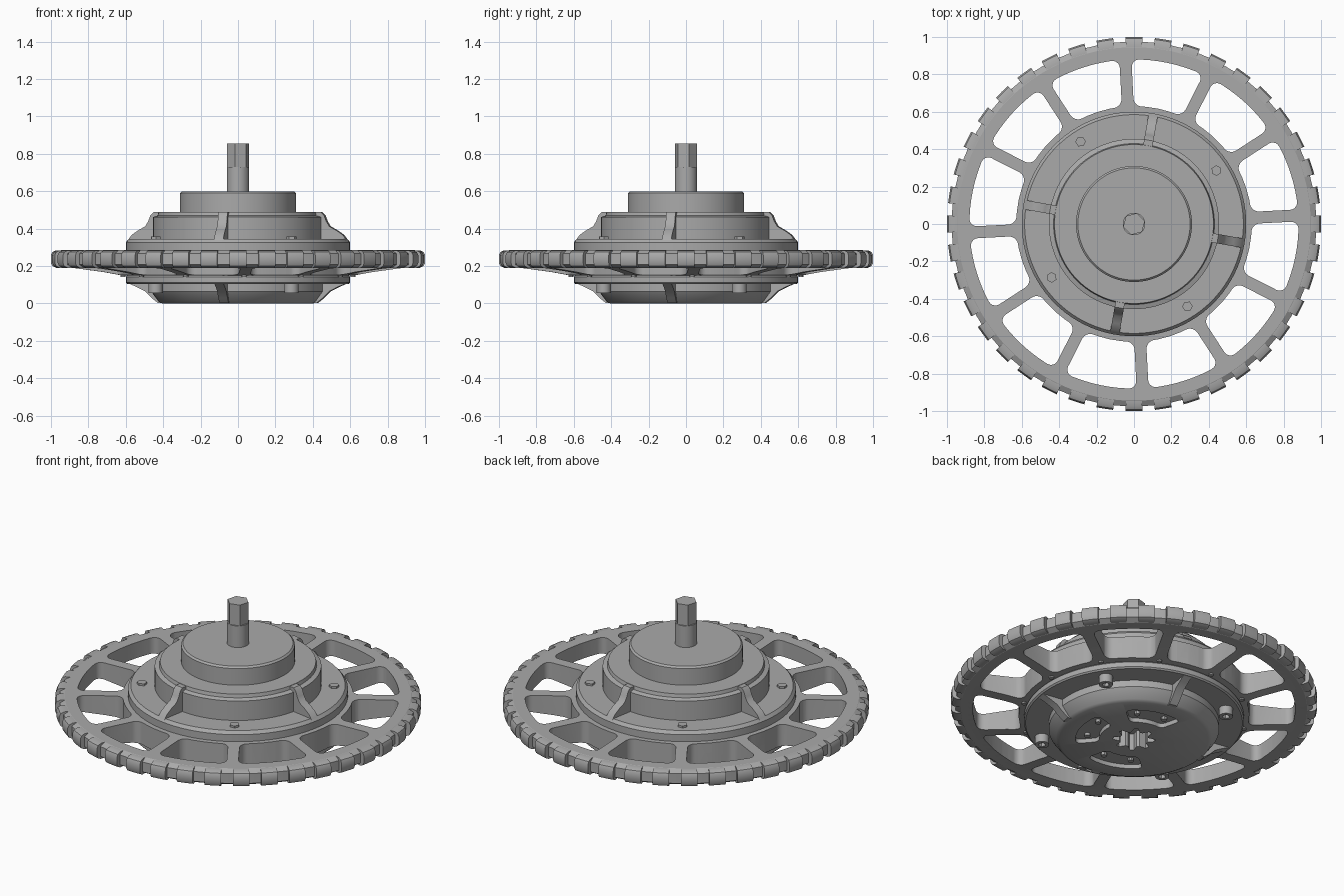
import bpy, bmesh
from math import sin, cos, asin, pi, radians
from mathutils import Matrix

if "Cube" in bpy.data.objects:
    bpy.data.objects.remove(bpy.data.objects["Cube"])

GREY = (0.4, 0.4, 0.4, 1)
mat = bpy.data.materials.new("plain_grey")
mat.use_nodes = True
mat.diffuse_color = GREY
mat.node_tree.nodes["Principled BSDF"].inputs["Base Color"].default_value = GREY


def finish(bm, name):
    bmesh.ops.remove_doubles(bm, verts=bm.verts, dist=1e-5)
    bmesh.ops.recalc_face_normals(bm, faces=bm.faces)
    me = bpy.data.meshes.new(name)
    bm.to_mesh(me)
    bm.free()
    me.materials.append(mat)
    ob = bpy.data.objects.new(name, me)
    bpy.context.collection.objects.link(ob)
    return ob


def lathe(bm, profile, steps=96, start=0.0, sweep=2 * pi, ring=False):
    """Revolve (radius, z) points about z; a partial sweep gets end caps."""
    full = sweep > 6.28
    rows = []
    for i in range(steps if full else steps + 1):
        a = start + sweep * i / steps
        rows.append([bm.verts.new((r * cos(a), r * sin(a), z)) for r, z in profile])
    n = len(profile)
    for i in range(steps):
        a, b = rows[i], rows[(i + 1) % len(rows)]
        for j in range(n if ring else n - 1):
            k = (j + 1) % n
            bm.faces.new((a[j], b[j], b[k], a[k]))
    if not full:
        bm.faces.new(rows[0])
        bm.faces.new(rows[-1])


def prism(bm, outline, depth, matrix):
    """Extrude a flat outline along its local z."""
    low = [bm.verts.new(matrix @ Matrix.Translation((x, y, 0)).translation) for x, y in outline]
    high = [bm.verts.new(matrix @ Matrix.Translation((x, y, depth)).translation) for x, y in outline]
    bm.faces.new(low)
    bm.faces.new(high)
    for i in range(len(low)):
        j = (i + 1) % len(low)
        bm.faces.new((low[i], low[j], high[j], high[i]))


def polar(r, a):
    return r * cos(a), r * sin(a)


def ngon(r, n, turn=0.0):
    return [polar(r, turn + 2 * pi * i / n) for i in range(n)]


def at(r, degrees, z):
    x, y = polar(r, radians(degrees))
    return Matrix.Translation((x, y, z))


def cut(ob, cutter):
    mod = ob.modifiers.new("cut", 'BOOLEAN')
    mod.operation, mod.solver, mod.object = 'DIFFERENCE', 'EXACT', cutter
    graph = bpy.context.evaluated_depsgraph_get()
    ob.data = bpy.data.meshes.new_from_object(ob.evaluated_get(graph))
    ob.modifiers.clear()
    bpy.data.objects.remove(cutter)


def arc_slot(inner, outer, gap, start, sweep, corner, n_in, n_out):
    """Ring-sector outline with rounded corners, sides parallel to its spokes."""
    bm = bmesh.new()
    pts = []
    for r, n, flip in ((outer, n_out, False), (inner, n_in, True)):
        lo, hi = start + asin(gap / r), start + sweep - asin(gap / r)
        arc = [polar(r, lo + (hi - lo) * i / n) for i in range(n + 1)]
        pts += arc[::-1] if flip else arc
    vs = [bm.verts.new((x, y, 0)) for x, y in pts]
    bm.faces.new(vs)
    corners = [vs[0], vs[n_out], vs[n_out + 1], vs[-1]]
    bmesh.ops.bevel(bm, geom=corners, offset=corner, segments=5, profile=0.5, affect='VERTICES')
    bm.faces.ensure_lookup_table()
    out = [(v.co.x, v.co.y) for v in bm.faces[0].verts]
    bm.free()
    return out


# Wheel: rim and spokes with a sloping underside, twelve windows cut through
bm = bmesh.new()
lathe(bm, [(0.5, 0.15), (0.62, 0.15), (0.72, 0.168), (0.88, 0.19), (0.945, 0.19), (0.975, 0.208),
           (0.975, 0.267), (0.945, 0.285), (0.5, 0.285)], steps=120, ring=True)
wheel = finish(bm, "spoked_wheel")
bm = bmesh.new()
for i in range(12):
    slot = arc_slot(0.63, 0.88, 0.032, radians(3 + 30 * i), pi / 6, 0.042, 4, 8)
    prism(bm, slot, 0.4, Matrix.Translation((0, 0, 0.05)))
cut(wheel, finish(bm, "window_cutter"))

# Tread lugs around the rim
bm = bmesh.new()
for i in range(40):
    lathe(bm, [(0.94, 0.191), (0.973, 0.191), (0.992, 0.2), (1.0, 0.217), (1.0, 0.258),
               (0.992, 0.275), (0.973, 0.284), (0.94, 0.284)],
          steps=4, start=radians(9 * i - 2.6), sweep=radians(5.2), ring=True)
finish(bm, "tread_lugs")

# Hub: lower cover, both flanges, upper housing and drum in one turned body
bm = bmesh.new()
lathe(bm, [(0, 0), (0.405, 0), (0.425, 0.01), (0.465, 0.065), (0.465, 0.105), (0.592, 0.105),
           (0.6, 0.113), (0.6, 0.142), (0.592, 0.15), (0.58, 0.15), (0.58, 0.28), (0.6, 0.28),
           (0.6, 0.327), (0.585, 0.345), (0.455, 0.345), (0.455, 0.462), (0.43, 0.47),
           (0.425, 0.49), (0.31, 0.49), (0.31, 0.59), (0.3, 0.6), (0, 0.6)])
hub = finish(bm, "hub")

# Toothed socket and curved pockets in the lower cover
bm = bmesh.new()
star = [polar(0.115 if i % 4 < 2 else 0.08, 2 * pi * (i + 0.5) / 32) for i in range(32)]
prism(bm, star, 0.15, Matrix.Translation((0, 0, -0.05)))
for a in (72, -18, -108):
    slot = arc_slot(0.19, 0.32, 0.01, radians(a - 32), radians(64), 0.03, 4, 6)
    prism(bm, slot, 0.05, Matrix.Translation((0, 0, -0.025)))
cut(hub, finish(bm, "cover_cutter"))

# Curved ribs on the upper housing and lower cover
upper = [(0.4, 0.34), (0.592, 0.34), (0.575, 0.365), (0.54, 0.39), (0.5, 0.412), (0.483, 0.44),
         (0.472, 0.47), (0.455, 0.488), (0.4, 0.488)]
lower = [(0.38, 0.002), (0.43, 0.002), (0.465, 0.03), (0.5, 0.065), (0.545, 0.088),
         (0.592, 0.108), (0.38, 0.108)]
for name, outline in (("upper_ribs", upper), ("lower_ribs", lower)):
    bm = bmesh.new()
    for i in range(4):
        turn = Matrix.Rotation(radians(80 + 90 * i), 4, 'Z') @ Matrix.Rotation(pi / 2, 4, 'X')
        prism(bm, outline, 0.05, turn @ Matrix.Translation((0, 0, -0.025)))
    finish(bm, name)

# Shaft: round base, six-sided drive end
bm = bmesh.new()
prism(bm, ngon(0.06, 32), 0.14, Matrix.Translation((0, 0, 0.59)))
finish(bm, "shaft")
bm = bmesh.new()
prism(bm, ngon(0.06, 6, radians(15)), 0.125, Matrix.Translation((0, 0, 0.73)))
finish(bm, "shaft_drive_end")

# Socket bolts below the lower flange, nuts on the upper flange
bm = bmesh.new()
nuts = bmesh.new()
for i in range(4):
    a = 33 + 90 * i
    prism(bm, ngon(0.038, 24), 0.055, at(0.525, a, 0.055))
    prism(nuts, ngon(0.028, 6, radians(a)), 0.017, at(0.525, a, 0.34))
bolts = finish(bm, "flange_bolts")
finish(nuts, "flange_nuts")
bm = bmesh.new()
for i in range(4):
    prism(bm, ngon(0.02, 6), 0.035, at(0.525, 33 + 90 * i, 0.04))
cut(bolts, finish(bm, "bolt_socket_cutter"))

# Small screws in the cover pockets and at the spoke roots
bm = bmesh.new()
for a in (72, -18, -108):
    for side in (-18, 18):
        prism(bm, ngon(0.016, 12), 0.02, at(0.255, a + side, 0.008))
for i in range(12):
    prism(bm, ngon(0.014, 12), 0.015, at(0.615, 3 + 30 * i, 0.142))
finish(bm, "small_screws")

# Smooth the turned surfaces, keep edges sharp
for ob in bpy.context.collection.objects:
    if ob.type == 'MESH' and mat.name in ob.data.materials:
        bpy.ops.object.select_all(action='DESELECT')
        ob.select_set(True)
        bpy.context.view_layer.objects.active = ob
        bpy.ops.object.shade_smooth_by_angle(angle=radians(30))
